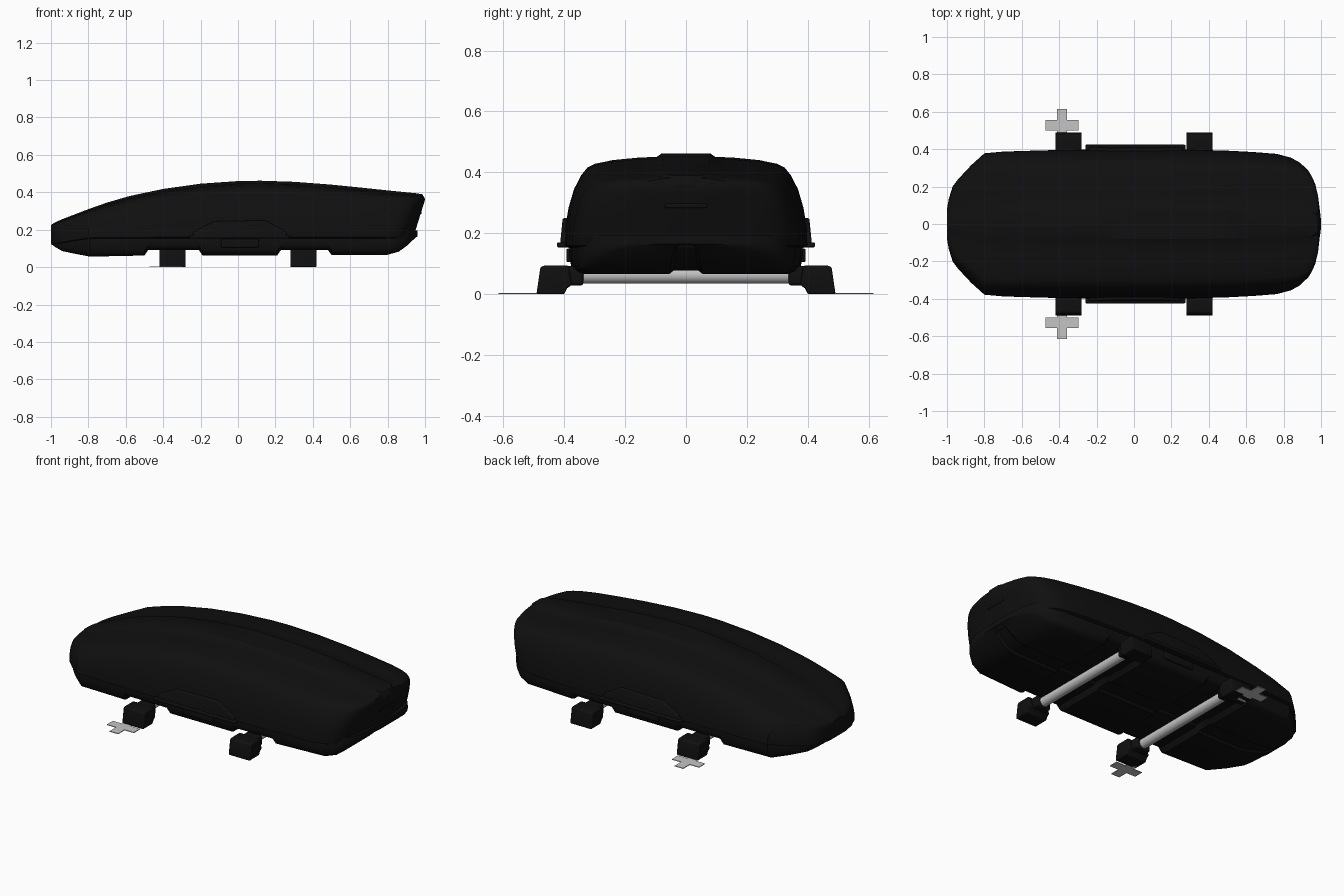
import bpy, bmesh, math
from mathutils import Matrix

if "Cube" in bpy.data.objects:
    bpy.data.objects.remove(bpy.data.objects["Cube"])


def material(name, r, g, b):
    m = bpy.data.materials.new(name)
    m.diffuse_color = (r, g, b, 1)
    m.use_nodes = True
    m.node_tree.nodes["Principled BSDF"].inputs["Base Color"].default_value = m.diffuse_color
    return m


BLACK = material("matte_black", 0.005, 0.005, 0.005)
GREY = material("light_grey", 0.55, 0.55, 0.55)


def finish(bm, name, mat, bevel=0.0, segments=3):
    bmesh.ops.recalc_face_normals(bm, faces=bm.faces)
    me = bpy.data.meshes.new(name)
    bm.to_mesh(me)
    bm.free()
    ob = bpy.data.objects.new(name, me)
    bpy.context.collection.objects.link(ob)
    me.materials.append(mat)
    bpy.ops.object.select_all(action='DESELECT')
    ob.select_set(True)
    bpy.context.view_layer.objects.active = ob
    if bevel:
        mod = ob.modifiers.new("bevel", 'BEVEL')
        mod.width, mod.segments = bevel, segments
        bpy.ops.object.modifier_apply(modifier=mod.name)
    bpy.ops.object.shade_smooth_by_angle(angle=math.radians(32))
    return ob


def loft(name, half_rings, mat):
    """Skin mirrored half sections; the last point of each lies on y = 0."""
    bm = bmesh.new()
    rings = []
    for half in half_rings:
        full = half + [(x, -y, z) for x, y, z in reversed(half[:-1])]
        rings.append([bm.verts.new(p) for p in full])
    n = len(rings[0])
    for a, b in zip(rings, rings[1:]):
        for i in range(n):
            j = (i + 1) % n
            bm.faces.new((a[i], a[j], b[j], b[i]))
    for ring in (rings[0], rings[-1]):
        for i in range(n // 2):
            loop = [ring[i], ring[i + 1], ring[n - 2 - i], ring[n - 1 - i]]
            bm.faces.new(list(dict.fromkeys(loop)))
    return finish(bm, name, mat)


def box(name, x0, x1, y0, y1, z0, z1, mat, bevel=0.0):
    bm = bmesh.new()
    bmesh.ops.create_cube(bm, size=1)
    for v in bm.verts:
        v.co = ((x0 + x1) / 2 + v.co.x * (x1 - x0),
                (y0 + y1) / 2 + v.co.y * (y1 - y0),
                (z0 + z1) / 2 + v.co.z * (z1 - z0))
    return finish(bm, name, mat, bevel)


def prism(name, pts, axis, c0, c1, mat, bevel=0.0):
    """Extrude an outline along x (points are y,z) or along z (points are x,y)."""
    bm = bmesh.new()
    put = (lambda p, c: (c, p[0], p[1])) if axis == 'x' else (lambda p, c: (p[0], p[1], c))
    a = [bm.verts.new(put(p, c0)) for p in pts]
    b = [bm.verts.new(put(p, c1)) for p in pts]
    bm.faces.new(a)
    bm.faces.new(b)
    for i in range(len(pts)):
        j = (i + 1) % len(pts)
        bm.faces.new((a[i], a[j], b[j], b[i]))
    return finish(bm, name, mat, bevel)


# Lid: stations of x, half width, top height
lid_stations = [
    (-1.0, .08, .225), (-.99, .135, .232), (-.97, .20, .243), (-.94, .24, .256),
    (-.87, .315, .283), (-.80, .378, .31), (-.70, .387, .345), (-.58, .391, .38),
    (-.40, .396, .418), (-.20, .398, .446), (0, .40, .46), (.12, .40, .462),
    (.30, .398, .456), (.50, .392, .441), (.65, .385, .426), (.80, .375, .41),
    (.88, .357, .402), (.92, .338, .398), (.95, .31, .395), (.97, .265, .392),
    (.985, .19, .39), (1.0, .08, .365)]
lid_section = [(.96, 0), (1, .03), (.995, .18), (.965, .42), (.92, .62), (.86, .77),
               (.81, .85), (.75, .89), (.60, .93), (.40, .955), (.24, .965), (.20, 1), (0, 1)]
rings = []
for x, w, top in lid_stations:
    nose = max(0, min(1, (-.8 - x) / .2))
    low = .152 - .032 * nose
    tail = max(0, min(1, (x - .55) / .4))
    ring = []
    for fy, fz in lid_section:
        z = low + fz * (top - low)
        undercut = .05 * tail * max(0, (.36 - z) / .16)
        ring.append((x - undercut, w * fy, z))
    rings.append(ring)
loft("box_lid", rings, BLACK)

# Base tray with two cross channels and a shallow centre groove: x, half width, underside height
base_stations = [
    (-.995, .09, .12), (-.97, .19, .103), (-.94, .23, .086), (-.87, .305, .071),
    (-.79, .37, .056), (-.50, .388, .062), (-.48, .388, .092), (-.21, .392, .092),
    (-.19, .392, .063), (.21, .392, .063), (.23, .392, .092), (.48, .386, .092),
    (.50, .386, .066), (.80, .366, .066), (.86, .345, .083), (.90, .315, .112),
    (.93, .275, .14), (.95, .21, .158), (.96, .10, .165)]
rings = []
for x, w, zb in base_stations:
    ring = [(x, w * fy, zb + fz * (.195 - zb))
            for fy, fz in [(.96, 1), (.98, .5), (.96, .2), (.93, .08), (.87, 0), (.15, 0)]]
    ring += [(x, w * .11, zb + .012), (x, 0, zb + .012)]
    rings.append(ring)
loft("box_base", rings, BLACK)

# Rear grip
box("rear_grip", .95, .982, -.07, .07, .283, .30, BLACK, .005)

# Crossbars
for label, x in (("front", -.35), ("rear", .35)):
    bm = bmesh.new()
    bmesh.ops.create_cone(bm, cap_ends=True, segments=32, radius1=.028, radius2=.028, depth=.84,
                          matrix=Matrix.Translation((x, 0, .063)) @ Matrix.Rotation(math.pi / 2, 4, 'X'))
    finish(bm, label + "_crossbar", GREY)

for side, s in (("right", -1), ("left", 1)):
    def span(a, b):
        return sorted((s * a, s * b))

    # Side handle, flange and latch
    outline = [(-.25, .158), (.27, .158), (.26, .19), (.15, .25), (-.13, .245), (-.24, .19)]
    bm = bmesh.new()
    inner = [bm.verts.new((x, s * .36, z)) for x, z in outline]
    outer = [bm.verts.new((x * .98, s * (.414 - (z - .158) * .1), z)) for x, z in outline]
    bm.faces.new(inner)
    bm.faces.new(outer)
    for i in range(6):
        j = (i + 1) % 6
        bm.faces.new((inner[i], inner[j], outer[j], outer[i]))
    finish(bm, side + "_handle", BLACK, .006)
    box(side + "_handle_flange", -.26, .275, *span(.36, .424), .154, .17, BLACK, .005)
    box(side + "_latch", -.09, .11, *span(.36, .393), .105, .15, BLACK, .006)

    # Clamp feet with inner arms
    for label, x in (("front", -.35), ("rear", .35)):
        foot = [(s * y, z) for y, z in [(.40, 0), (.491, 0), (.478, .088), (.468, .094),
                                        (.385, .094), (.375, .03), (.39, .02)]]
        bm_obj = prism(f"{label}_{side}_foot", foot, 'x', x - .07, x + .07, BLACK, .018)
        # flatten the ground contact after bevelling
        for v in bm_obj.data.vertices:
            v.co.z = max(v.co.z, 0)
        box(f"{label}_{side}_clamp_arm", x - .048, x + .048, *span(.336, .41), .028, .092, BLACK, .012)

    # Plus-shaped floor marker
    a, b = .089, .028
    plus = [(-a, -b), (-b, -b), (-b, -a), (b, -a), (b, -b), (a, -b),
            (a, b), (b, b), (b, a), (-b, a), (-b, b), (-a, b)]
    prism(side + "_plus_plate", [(-.385 + px, s * .527 + py) for px, py in plus],
          'z', 0, .004, GREY)
